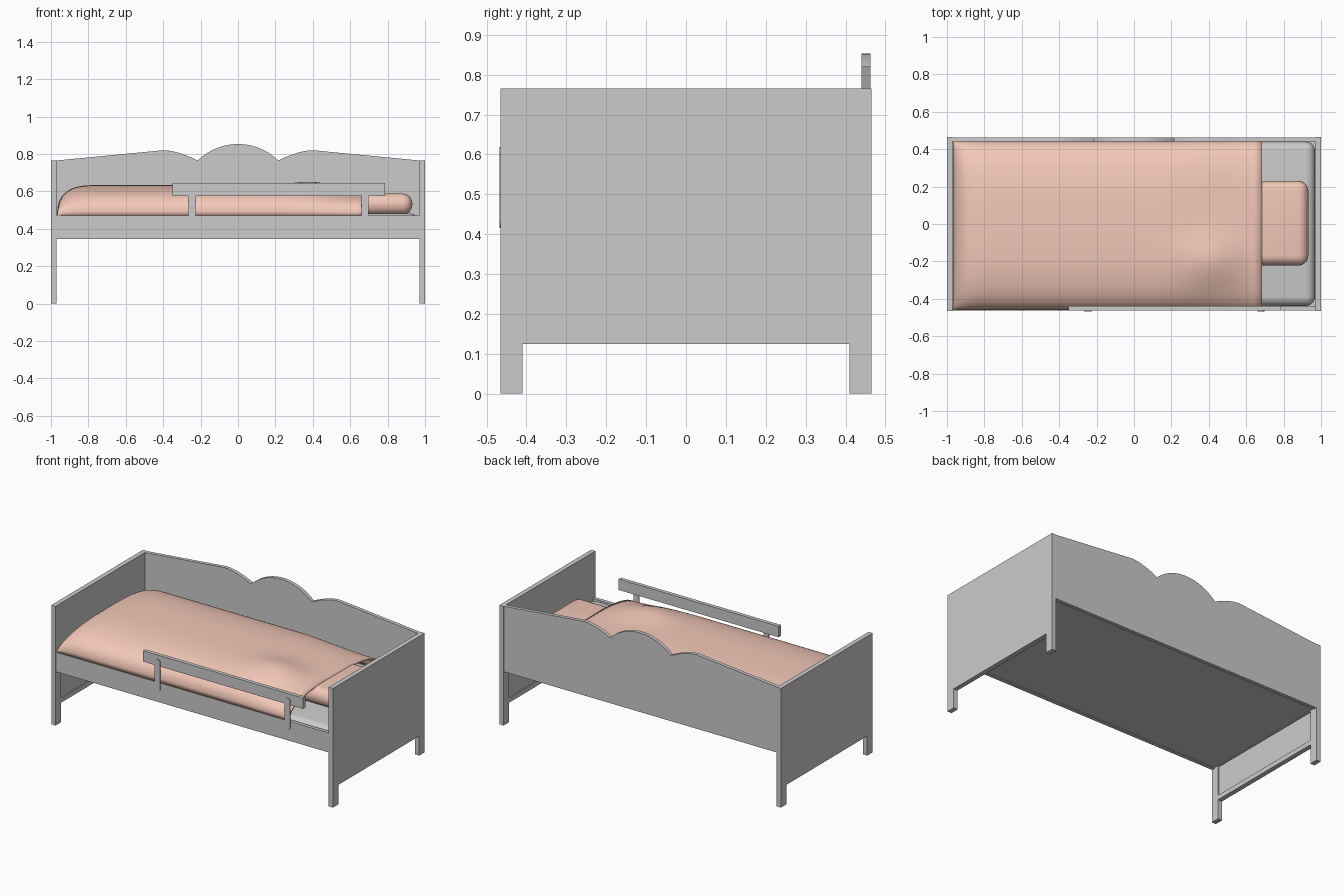
import bpy, bmesh, math

if "Cube" in bpy.data.objects:
    bpy.data.objects.remove(bpy.data.objects["Cube"])

salmon = bpy.data.materials.new("salmon_fabric")
salmon.diffuse_color = (0.9, 0.58, 0.48, 1)
salmon.use_nodes = True
salmon.node_tree.nodes["Principled BSDF"].inputs["Base Color"].default_value = salmon.diffuse_color


def finish(name, bm, mat=None):
    bmesh.ops.recalc_face_normals(bm, faces=bm.faces)
    me = bpy.data.meshes.new(name)
    bm.to_mesh(me)
    bm.free()
    ob = bpy.data.objects.new(name, me)
    bpy.context.collection.objects.link(ob)
    if mat:
        me.materials.append(mat)
    return ob


def prism(name, pts, place, lo, hi):
    """Extrude a 2D outline from lo to hi; place(a, b, d) gives xyz."""
    bm = bmesh.new()
    face = bm.faces.new([bm.verts.new(place(a, b, lo)) for a, b in pts])
    new = bmesh.ops.extrude_face_region(bm, geom=[face])["geom"]
    shift = [q - p for p, q in zip(place(0, 0, lo), place(0, 0, hi))]
    bmesh.ops.translate(bm, vec=shift, verts=[g for g in new if isinstance(g, bmesh.types.BMVert)])
    return finish(name, bm)


def xz(a, b, d):
    return (a, d, b)


def yz(a, b, d):
    return (d, a, b)


def box(name, x, y, z, mat=None):
    bm = bmesh.new()
    bmesh.ops.create_cube(bm, size=1)
    for v in bm.verts:
        v.co = [r[0] + (c + 0.5) * (r[1] - r[0]) for c, r in zip(v.co, (x, y, z))]
    return finish(name, bm, mat)


def soften(ob, width, segments=6):
    m = ob.modifiers.new("round", "BEVEL")
    m.width, m.segments = width, segments
    ob.data.shade_smooth()


# End panels with legs: outer sheet plus a raised inner frame
Y, TOP, LEG, LOW = 0.465, 0.765, 0.41, 0.125
outline = [(-Y, 0), (-LEG, 0), (-LEG, LOW), (LEG, LOW), (LEG, 0), (Y, 0), (Y, TOP), (-Y, TOP)]
for s, side in ((-1, "foot"), (1, "head")):
    prism(side + "_panel", outline, yz, s * 0.978, s)
    frame_x = sorted((s * 0.97, s * 0.978))
    for t, end in ((-1, "front"), (1, "back")):
        box(f"{side}_{end}_leg_face", frame_x, sorted((t * LEG, t * Y)), (0, TOP))
    box(side + "_bottom_face", frame_x, (-LEG, LEG), (LOW, LOW + 0.03))
    box(side + "_upper_face", frame_x, (-LEG, LEG), (0.345, TOP))

# Scalloped back panel
half = [(0.97, 0.765), (0.4, 0.82)]
half += [(0.4 - 0.185 * t, 0.82 - 0.055 * t ** 1.7) for t in [i / 8 for i in range(1, 9)]]
R = 0.307
arc = [0.215 * (1 - i / 10) for i in range(1, 10)]
half += [(x, 0.853 - R + math.sqrt(R * R - x * x)) for x in arc]
top = half + [(0, 0.853)] + [(-x, z) for x, z in reversed(half)]
prism("back_panel", [(-0.97, 0.345), (0.97, 0.345)] + top, xz, 0.44, 0.463)

# Front rail and base board
box("front_rail", (-0.97, 0.97), (-0.463, -0.44), (0.345, 0.47))
box("base_board", (-0.97, 0.97), (-0.44, 0.44), (0.35, 0.37))

# Guard rail and its two round-ended brackets
box("guard_rail", (-0.35, 0.785), (-0.462, -0.438), (0.575, 0.645))
for i, x in enumerate((-0.245, 0.678)):
    r = 0.019
    cap = [(r * math.cos(math.pi * k / 10), r * math.sin(math.pi * k / 10)) for k in range(11)]
    pts = [(x + a, 0.6 + b) for a, b in cap] + [(x - a, 0.435 - b) for a, b in cap]
    prism(f"guard_bracket_{i + 1}", pts, xz, -0.468, -0.462)

# Mattress and pillow
soften(box("mattress", (-0.968, 0.968), (-0.438, 0.44), (0.37, 0.482)), 0.05)
soften(box("pillow", (0.5, 0.932), (-0.222, 0.23), (0.475, 0.588), salmon), 0.054)


# Duvet: domed sheet, rounded at foot and sides, open at the head
def round_off(t, n):
    return max(0.0, 1 - min(1.0, t) ** n) ** (1 / n)


def duvet_point(u, v):
    y = -0.008 + 0.452 * math.sin(v * math.pi / 2)
    x = -0.967 + 1.652 * (1 - math.cos(u * math.pi / 2))
    s = abs(math.sin(v * math.pi / 2))
    side = round_off(s, 2.8)
    foot = round_off(max(0, (-0.77 - x) / 0.197), 2.6)
    k = min(1, max(0, (x - 0.15) / 0.53))
    h = 0.163 - 0.04 * k * k * (3 - 2 * k)
    h += 0.042 * math.exp(-((x - 0.42) / 0.17) ** 2 - ((y + 0.2) / 0.15) ** 2)
    return (x, y, 0.47 + h * side * foot)


NU, NV = 60, 48
bm = bmesh.new()
grid = [[bm.verts.new(duvet_point(i / NU, 2 * j / NV - 1)) for j in range(NV + 1)] for i in range(NU + 1)]
for i in range(NU):
    for j in range(NV):
        bm.faces.new((grid[i][j], grid[i + 1][j], grid[i + 1][j + 1], grid[i][j + 1]))
duvet = finish("duvet", bm, salmon)
if duvet.data.polygons[NU * NV // 2].normal.z < 0:
    duvet.data.flip_normals()
duvet.data.shade_smooth()
thick = duvet.modifiers.new("thickness", "SOLIDIFY")
thick.thickness, thick.offset = 0.012, -1
